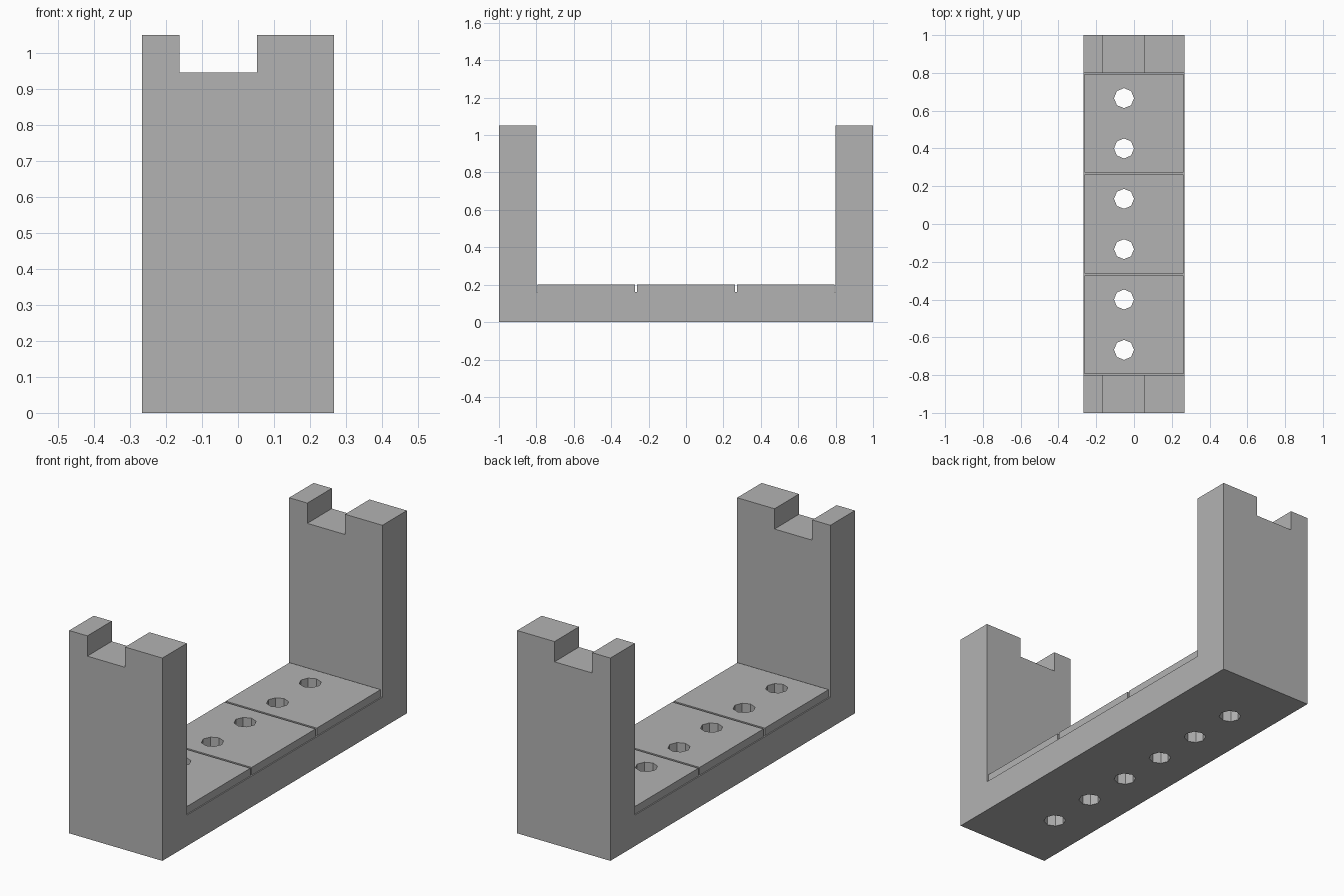
import bpy, bmesh, math
from mathutils import Matrix

cube = bpy.data.objects.get("Cube")
if cube:
    bpy.data.objects.remove(cube, do_unlink=True)

grey = bpy.data.materials.new("plain grey")
grey.use_nodes = True
colour = (0.45, 0.45, 0.45, 1)
grey.diffuse_color = colour
grey.node_tree.nodes["Principled BSDF"].inputs["Base Color"].default_value = colour

HALF_X, FLOOR, DECK, TOP = 0.267, 0.16, 0.2, 1.05
INNER, PITCH, HOLE_X = 0.8, 0.533, -0.053


def finish(name, bm):
    bmesh.ops.recalc_face_normals(bm, faces=bm.faces)
    mesh = bpy.data.meshes.new(name)
    bm.to_mesh(mesh)
    bm.free()
    mesh.materials.append(grey)
    obj = bpy.data.objects.new(name, mesh)
    bpy.context.collection.objects.link(obj)
    return obj


def add_box(bm, lo, hi):
    size = [b - a for a, b in zip(lo, hi)]
    mid = [(a + b) / 2 for a, b in zip(lo, hi)]
    matrix = Matrix.Translation(mid) @ Matrix.Diagonal((*size, 1))
    bmesh.ops.create_cube(bm, size=1, matrix=matrix)


def combine(target, tool, operation):
    mod = target.modifiers.new(operation, 'BOOLEAN')
    mod.operation, mod.solver, mod.object = operation, 'EXACT', tool
    bpy.context.view_layer.objects.active = target
    bpy.ops.object.modifier_apply(modifier=mod.name)
    bpy.data.objects.remove(tool, do_unlink=True)


# U-shaped frame: base with an upright at each end
half = [(1, 0), (1, TOP), (INNER, TOP), (INNER, FLOOR)]
outline = half + [(-y, z) for y, z in reversed(half)]
bm = bmesh.new()
face = bm.faces.new([bm.verts.new((-HALF_X, y, z)) for y, z in outline])
side = bmesh.ops.extrude_face_region(bm, geom=[face])
verts = [g for g in side["geom"] if isinstance(g, bmesh.types.BMVert)]
bmesh.ops.translate(bm, verts=verts, vec=(2 * HALF_X, 0, 0))
frame = finish("cradle_frame", bm)

# Three raised pads on the base
bm = bmesh.new()
for i in (-1, 0, 1):
    y = i * PITCH
    add_box(bm, (-0.261, y - 0.261, FLOOR - 0.02), (0.261, y + 0.261, DECK))
combine(frame, finish("floor_pads", bm), 'UNION')

# Notches in the uprights and the row of octagonal holes
bm = bmesh.new()
for y in (-0.9, 0.9):
    add_box(bm, (-0.163, y - 0.15, 0.945), (0.053, y + 0.15, TOP + 0.1))
for i in range(6):
    spot = Matrix.Translation((HOLE_X, (i - 2.5) * PITCH / 2, 0.1))
    bmesh.ops.create_cone(bm, cap_ends=True, segments=8, radius1=0.053,
                          radius2=0.053, depth=0.4, matrix=spot)
combine(frame, finish("notch_and_hole_cutter", bm), 'DIFFERENCE')
